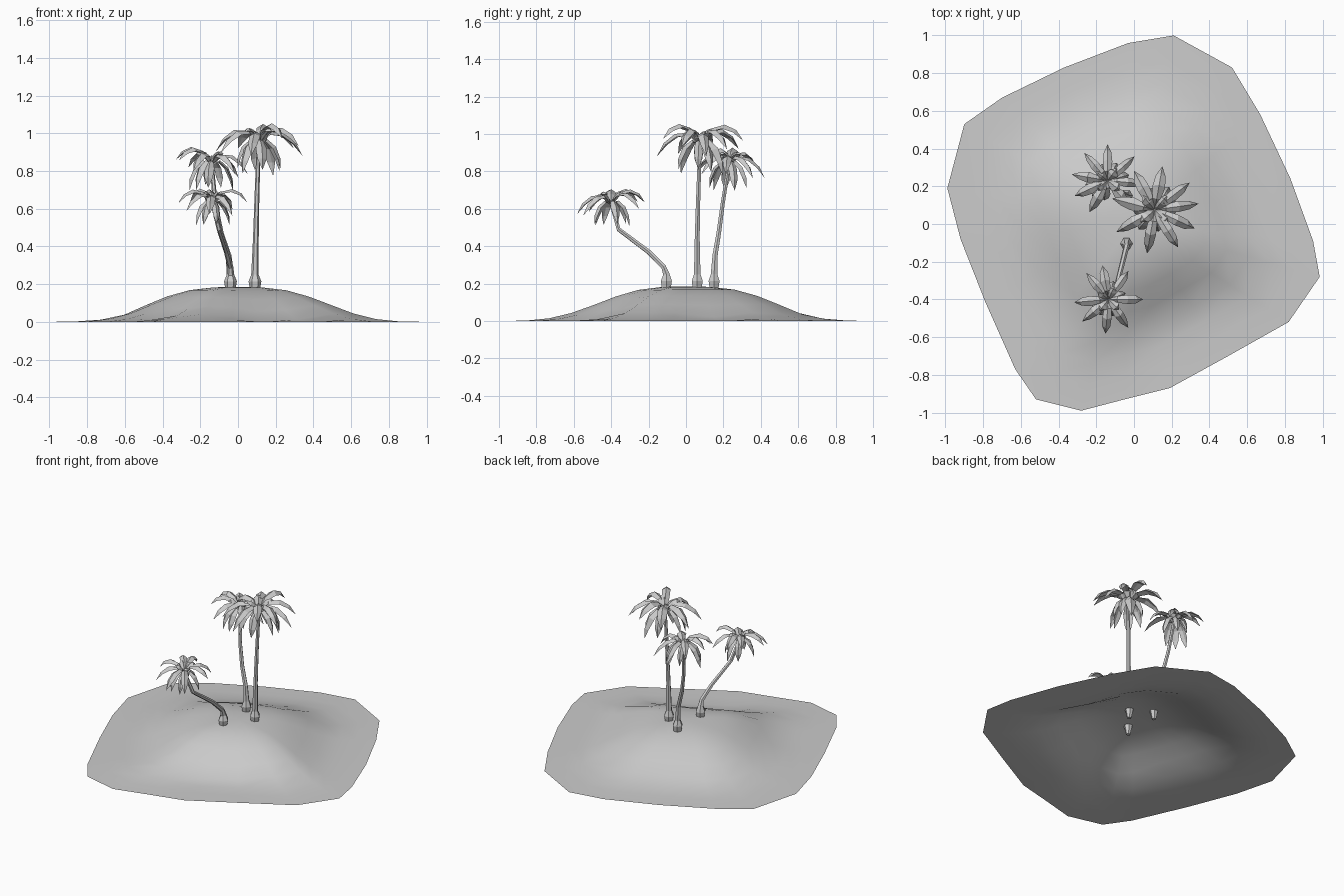
import bpy, bmesh, math, random
from mathutils import Vector

cube = bpy.data.objects.get("Cube")
if cube:
    bpy.data.objects.remove(cube)
random.seed(4)

grey = bpy.data.materials.new("plain grey")
grey.use_nodes = True
colour = (0.6, 0.6, 0.6, 1)
grey.diffuse_color = colour
grey.node_tree.nodes["Principled BSDF"].inputs["Base Color"].default_value = colour


def finish(name, bm, smooth=False, outward=True):
    if outward:
        bmesh.ops.recalc_face_normals(bm, faces=bm.faces)
    mesh = bpy.data.meshes.new(name)
    bm.to_mesh(mesh)
    bm.free()
    mesh.materials.append(grey)
    for face in mesh.polygons:
        face.use_smooth = smooth
    obj = bpy.data.objects.new(name, mesh)
    bpy.context.collection.objects.link(obj)
    return obj


def bridge(bm, a, b):
    n = len(a)
    for i in range(n):
        bm.faces.new((a[i], b[i], b[(i + 1) % n], a[(i + 1) % n]))


# Island: rings of the shoreline outline, raised into an open mound with hollows
shore = [(.21, 1), (.52, .83), (.67, .58), (.83, .24), (.95, -.09), (.985, -.28),
         (.82, -.52), (.5, -.7), (.19, -.87), (-.05, -.93), (-.28, -.99), (-.52, -.93),
         (-.63, -.77), (-.79, -.41), (-.92, -.08), (-.99, .19), (-.9, .53),
         (-.7, .67), (-.37, .83), (-.03, .96)]
slope = [(1, 0), (.86, .003), (.74, .015), (.62, .045), (.5, .09), (.38, .135), (.26, .168), (.13, .183)]
hollows = [(.2, -.5, .2, .05), (-.35, -.45, .13, .03), (.55, .15, .12, .025),
           (-.6, .2, .12, .02), (.25, .6, .13, .02), (-.4, .5, .11, .02)]


def ground(x, y, z):
    for hx, hy, size, depth in hollows:
        z -= depth * math.exp(-((x - hx) ** 2 + (y - hy) ** 2) / size ** 2)
    return max(z, 0)


bm = bmesh.new()
rings = [[bm.verts.new((x * f, y * f, ground(x * f, y * f, z))) for x, y in shore] for f, z in slope]
for outer, inner in zip(rings, rings[1:]):
    bridge(bm, inner, outer)
peak = bm.verts.new((0, 0, .186))
for i, v in enumerate(rings[-1]):
    bm.faces.new((v, peak, rings[-1][(i + 1) % len(shore)]))
bmesh.ops.recalc_face_normals(bm, faces=bm.faces)
bm.normal_update()
if sum(f.normal.z for f in bm.faces) < 0:
    bmesh.ops.reverse_faces(bm, faces=bm.faces)
finish("island", bm, smooth=True, outward=False)


# Trunk: six-sided tube with a flared foot, following a bent path
def trunk(name, path):
    x, y = path[0][:2]
    foot = [((x, y, .12), .014), ((x, y, .18), .028), ((x, y, .215), .034), ((x, y, .25), .02)]
    stem = [(p, .017 - .006 * i / (len(path) - 1)) for i, p in enumerate(path)]
    sections = foot + stem[1:]
    bm = bmesh.new()
    loops = []
    for i, (p, r) in enumerate(sections):
        before = Vector(sections[max(i - 1, 0)][0])
        after = Vector(sections[min(i + 1, len(sections) - 1)][0])
        turn = Vector((0, 0, 1)).rotation_difference(after - before)
        loops.append([bm.verts.new(Vector(p) + turn @ Vector((r * math.cos(k * math.pi / 3),
                      r * math.sin(k * math.pi / 3), 0))) for k in range(6)])
    for a, b in zip(loops, loops[1:]):
        bridge(bm, a, b)
    bm.faces.new(loops[0])
    bm.faces.new(loops[-1])
    finish(name, bm)


# Leaf: keeled blade along a (reach, height) curve, broad near its pointed end
widths = [.006, .022, .032, .026]


def leaf(bm, centre, angle, curve, scale):
    out = Vector((math.cos(angle), math.sin(angle), 0))
    side = Vector((-out.y, out.x, 0))
    points = [centre + scale * (out * r + Vector((0, 0, h))) for r, h in curve]
    loops = []
    for i, (p, w) in enumerate(zip(points, widths)):
        along = (points[i + 1] - p).normalized()
        up = along.cross(side)
        w *= scale * random.uniform(.85, 1.15)
        loops.append([bm.verts.new(q) for q in (p - side * w - up * w * .35, p + up * w * .35,
                                                p + side * w - up * w * .35, p - up * w * .1)])
    for a, b in zip(loops, loops[1:]):
        bridge(bm, a, b)
    bm.faces.new(loops[0])
    tip = bm.verts.new(points[-1])
    for i in range(4):
        bm.faces.new((loops[-1][i], tip, loops[-1][(i + 1) % 4]))


spread = [(0, -.01), (.06, .06), (.13, .065), (.19, .03), (.235, -.03)]
droop = [(0, -.01), (.05, .015), (.1, -.03), (.13, -.1), (.14, -.17)]
heart = [(0, -.01), (.025, .035), (.05, .06), (.075, .07), (.1, .06)]


def crown(name, top, angles, scale):
    bm = bmesh.new()
    centre = Vector(top)
    for i, degrees in enumerate(angles):
        a = math.radians(degrees)
        fall = random.uniform(-.3, .25)
        leaf(bm, centre, a, [(r, h + fall * r) for r, h in spread], scale)
        if i % 4 != 3:
            leaf(bm, centre, a + .35, droop, scale * random.uniform(.8, 1.05))
        if i % 2:
            leaf(bm, centre, a + .2, heart, scale)
    finish(name, bm)


trees = {
    "tall": ([(.09, .06, .2), (.095, .06, .45), (.1, .065, .65), (.11, .075, .95)],
             [8, 38, 80, 118, 165, 210, 260, 302, 335], 1),
    "middle": ([(-.04, .15, .2), (-.05, .155, .35), (-.09, .175, .47), (-.12, .195, .62), (-.14, .23, .84)],
               [90, 42, -5, -50, 240, 205, 170, 130], .82),
    "leaning": ([(-.04, -.105, .2), (-.04, -.12, .29), (-.06, -.2, .37), (-.1, -.36, .49), (-.135, -.4, .63)],
                [100, 55, 0, -55, 265, 220, 185, 130], .78),
}
for name, (path, angles, scale) in trees.items():
    trunk(name + "_palm_trunk", path)
    crown(name + "_palm_crown", path[-1], angles, scale)
